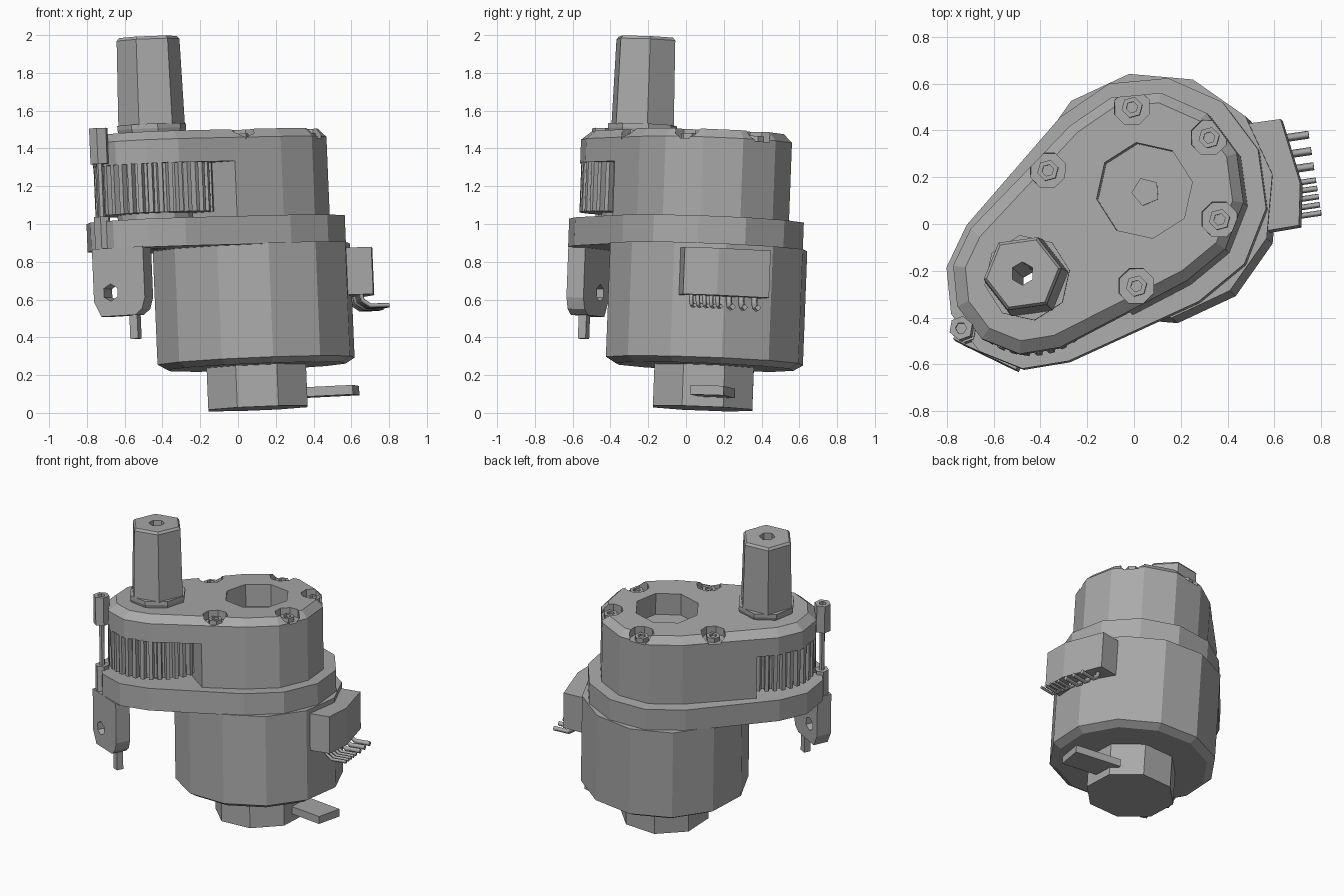
import bpy, bmesh
from math import sin, cos, pi, radians
from mathutils import Matrix, Vector

if "Cube" in bpy.data.objects:
    bpy.data.objects.remove(bpy.data.objects["Cube"])

grey = bpy.data.materials.new("plain grey")
grey.use_nodes = True
grey.diffuse_color = (0.4, 0.4, 0.4, 1)
grey.node_tree.nodes["Principled BSDF"].inputs["Base Color"].default_value = (0.4, 0.4, 0.4, 1)

# The whole unit leans slightly about a point one unit above the ground
LEAN = (Matrix.Translation((0, 0, 1)) @ Matrix.Rotation(-0.042, 4, 'Y')
        @ Matrix.Rotation(-0.038, 4, 'X') @ Matrix.Translation((0, 0, -1)))
MOTOR = Vector((0.065, 0.125))
SHAFT = Vector((-0.435, -0.25))
PIN = Vector((-0.718, -0.465))


def add(name, data, local=None):
    ob = bpy.data.objects.new(name, data)
    bpy.context.scene.collection.objects.link(ob)
    data.materials.append(grey)
    ob.matrix_world = LEAN @ local if local else LEAN
    return ob


def loft(name, sections, local=None):
    """Solid through rings given as (height, list of xy points)."""
    bm = bmesh.new()
    rings = [[bm.verts.new((x, y, z)) for x, y in pts] for z, pts in sections]
    for a, b in zip(rings, rings[1:]):
        for i in range(len(a)):
            j = (i + 1) % len(a)
            bm.faces.new((a[i], a[j], b[j], b[i]))
    bm.faces.new(rings[0][::-1])
    bm.faces.new(rings[-1])
    bmesh.ops.recalc_face_normals(bm, faces=bm.faces)
    me = bpy.data.meshes.new(name)
    bm.to_mesh(me)
    bm.free()
    return add(name, me, local)


def arc(c, r, start, end, n):
    return [(c[0] + r * cos(radians(start + (end - start) * i / (n - 1))),
             c[1] + r * sin(radians(start + (end - start) * i / (n - 1)))) for i in range(n)]


def ngon(c, r, n, phase=0):
    return arc(c, r, phase, phase + 360 * (n - 1) / n, n)


def outline(rm, rs):
    """Rounded outline around the motor and shaft axes."""
    return arc(MOTOR, rm, -65, 139, 8) + arc(SHAFT, rs, 139, 295, 6)


def cut(targets, cutter):
    cutter.hide_render = True
    for ob in targets:
        mod = ob.modifiers.new("cut", 'BOOLEAN')
        mod.operation, mod.solver, mod.object = 'DIFFERENCE', 'EXACT', cutter
        bpy.context.view_layer.objects.active = ob
        bpy.ops.object.modifier_apply(modifier=mod.name)
    bpy.data.objects.remove(cutter)


# Motor can, rear boss and terminal tab
loft("motor_can", [(z, ngon(MOTOR, r, 12, 10)) for z, r in
                   ((0.245, 0.48), (0.275, 0.53), (0.88, 0.53))])
loft("rear_boss", [(z, ngon(MOTOR, 0.285, 8, 22.5)) for z in (0.024, 0.26)])
tab = [(-0.16, -0.09), (0.16, -0.09), (0.16, 0.09), (-0.16, 0.09)]
loft("terminal_tab", [(-0.025, tab), (0.025, tab)],
     Matrix.Translation((0.43, 0.175, 0.1)) @ Matrix.Rotation(radians(-11), 4, 'Z'))

# Flange and gear housing
flange = loft("flange", [(z, outline(0.505, 0.372)) for z in (0.875, 1.025)])
cover = loft("housing_cover", [(1.32, outline(0.425, 0.325)), (1.445, outline(0.425, 0.325)),
                               (1.49, outline(0.38, 0.27))])
wall = loft("housing_wall", [(z, outline(0.425, 0.325)) for z in (1.02, 1.32)])

# Open the housing wall around the gear
bm = bmesh.new()
bm.from_mesh(wall.data)
res = bmesh.ops.bisect_plane(bm, geom=bm.verts[:] + bm.edges[:] + bm.faces[:],
                             plane_co=(-0.08, -0.33, 0), plane_no=(-0.61, -0.79, 0),
                             clear_outer=True)
bmesh.ops.holes_fill(bm, edges=[e for e in bm.edges if e.is_boundary])
bm.to_mesh(wall.data)
bm.free()

# Output gear
TEETH = 36
teeth = []
for i in range(TEETH):
    for step, r in ((0, 0.285), (0.3, 0.285), (0.42, 0.317), (0.85, 0.317)):
        a = 2 * pi * (i + step) / TEETH
        teeth.append((SHAFT.x + r * cos(a), SHAFT.y + r * sin(a)))
gear = loft("output_gear", [(1.06, teeth), (1.325, teeth)])
hub = loft("gear_hub", [(z, ngon(SHAFT, 0.2, 12)) for z in (1.02, 1.07)])

# Output shaft with collar
collar = loft("shaft_collar", [(z, ngon(SHAFT, r, 8, 10)) for z, r in
                               ((1.48, 0.175), (1.51, 0.185), (1.535, 0.185))])
shaft = loft("output_shaft", [(z, ngon(SHAFT, r, 6, 8)) for z, r in
                              ((1.53, 0.178), (1.985, 0.168), (2.0, 0.155))])
cut([flange, cover, gear, hub, collar, shaft],
    loft("shaft_bore", [(z, ngon(SHAFT, 0.05, 6, 30)) for z in (0.8, 2.1)]))

# Bearing recess in the cover
cut([cover], loft("recess_cutter", [(z, ngon(MOTOR, 0.208, 8, 10)) for z in (1.34, 1.6)]))
loft("bearing_boss", [(z, ngon(MOTOR, 0.062, 5, 40)) for z in (1.33, 1.35)])

# Cover screws in their notches
for x, y in ((0.01, 0.482), (0.34, 0.352), (0.385, 0.002), (0.03, -0.283), (-0.35, 0.212)):
    cut([cover], loft("notch_cutter", [(z, ngon((x, y), 0.08, 8, 22)) for z in (1.435, 1.6)]))
    screw = loft("cover_screw", [(z, ngon((x, y), 0.046, 6, 15)) for z in (1.43, 1.465)])
    cut([screw], loft("socket_cutter", [(z, ngon((x, y), 0.025, 6, 15)) for z in (1.45, 1.6)]))

# Side pin with its upper and lower lugs
lug = loft("pin_lug", [(z, ngon(PIN, 0.052, 6, 20)) for z in (1.33, 1.52)])
cut([lug], loft("lug_socket", [(z, ngon(PIN, 0.024, 6)) for z in (1.49, 1.6)]))
loft("side_pin", [(z, ngon(PIN, 0.018, 6)) for z in (1.0, 1.35)])
loft("pin_foot", [(z, ngon(PIN, 0.045, 6, 20)) for z in (0.875, 1.05)])

# Mounting bracket: a profile drawn upright, pushed through its thickness
profile = [(-0.15, 0.19), (-0.15, -0.09), (-0.11, -0.17), (0.09, -0.17),
           (0.13, -0.14), (0.15, -0.08), (0.15, 0.19)]
turn = (Matrix.Translation((-0.622, -0.508, 0.69)) @ Matrix.Rotation(radians(-26), 4, 'Z')
        @ Matrix.Rotation(radians(90), 4, 'X'))
bracket = loft("mounting_bracket", [(-0.05, profile), (0.05, profile)], turn)
cut([bracket], loft("bracket_hole", [(z, ngon((-0.05, -0.045), 0.046, 6, 30)) for z in (-0.1, 0.1)], turn))
loft("bracket_peg", [(z, ngon((-0.565, -0.52), 0.032, 4, 20)) for z in (0.395, 0.55)])

# Connector block with bent wires
block = [(0.44, 0.43), (0.62, 0.455), (0.705, 0.18), (0.7, 0.0), (0.55, -0.025)]
loft("connector_block", [(0.6, block), (0.85, block)])
for y, r in ((0.05, 0.012), (0.085, 0.012), (0.12, 0.012), (0.155, 0.012),
             (0.19, 0.012), (0.25, 0.017), (0.315, 0.017), (0.385, 0.017)):
    cu = bpy.data.curves.new("connector_wire", 'CURVE')
    cu.dimensions, cu.bevel_depth, cu.bevel_resolution, cu.use_fill_caps = '3D', r, 0, True
    sp = cu.splines.new('POLY')
    end = 0.79 - 0.16 * y
    path = [(end - 0.15, 0.62), (end - 0.14, 0.57), (end - 0.1, 0.54), (end, 0.54)]
    sp.points.add(len(path) - 1)
    for p, (x, z) in zip(sp.points, path):
        p.co = (x, y + 0.15 * (x - end + 0.1), z, 1)
    add("connector_wire", cu)
